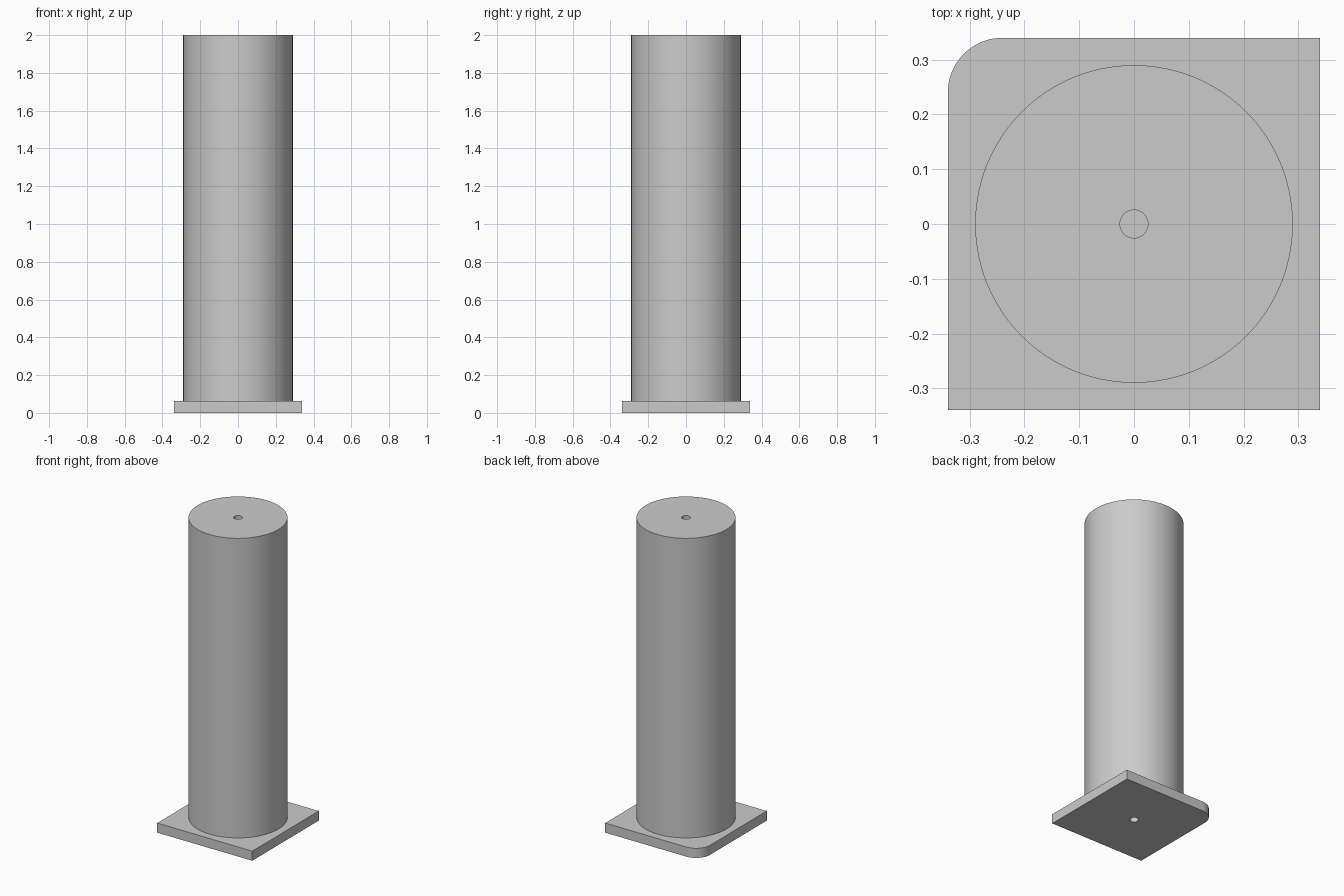
import bpy
import bmesh
from math import cos, sin, pi, radians
from mathutils import Vector

HALF = 0.34        # half width of the plate
PLATE_TOP = 0.062
RADIUS = 0.29
HOLE = 0.0255
HEIGHT = 2.0

default = bpy.data.objects.get("Cube")
if default:
    bpy.data.objects.remove(default, do_unlink=True)

grey = bpy.data.materials.new("plain grey")
colour = (0.6, 0.6, 0.6, 1)
grey.use_nodes = True
grey.diffuse_color = colour
grey.node_tree.nodes["Principled BSDF"].inputs["Base Color"].default_value = colour


def finish(name, bm):
    bmesh.ops.recalc_face_normals(bm, faces=bm.faces)
    mesh = bpy.data.meshes.new(name)
    bm.to_mesh(mesh)
    bm.free()
    mesh.materials.append(grey)
    obj = bpy.data.objects.new(name, mesh)
    bpy.context.collection.objects.link(obj)
    bpy.ops.object.select_all(action='DESELECT')
    obj.select_set(True)
    bpy.context.view_layer.objects.active = obj
    bpy.ops.object.shade_smooth_by_angle(angle=radians(30))
    return obj


def arc(cx, cy, r, start, sweep, steps):
    return [(cx + r * cos(start + sweep * i / steps),
             cy + r * sin(start + sweep * i / steps)) for i in range(steps + 1)]


def loop_edges(bm, points):
    verts = [bm.verts.new((x, y, 0)) for x, y in points]
    return [bm.edges.new((verts[i - 1], verts[i])) for i in range(len(verts))]


# Base plate: square with one rounded corner (back right) and a centre hole
bm = bmesh.new()
corner = 0.1
outline = [(-HALF, -HALF), (HALF, -HALF), (HALF, HALF)]
outline += arc(corner - HALF, HALF - corner, corner, pi / 2, pi / 2, 16)
edges = loop_edges(bm, outline)
edges += loop_edges(bm, arc(0, 0, HOLE, 0, 2 * pi, 32)[:-1])
bmesh.ops.triangle_fill(bm, edges=edges, use_beauty=True, normal=(0, 0, 1))
extruded = bmesh.ops.extrude_face_region(bm, geom=bm.faces[:], use_keep_orig=True)
top = [v for v in extruded["geom"] if isinstance(v, bmesh.types.BMVert)]
bmesh.ops.translate(bm, verts=top, vec=(0, 0, PLATE_TOP))
finish("base_plate", bm)

# Column: lathed profile with a blind hole in its top
bm = bmesh.new()
hole_floor = HEIGHT - 0.2
profile = [(0, PLATE_TOP), (RADIUS, PLATE_TOP), (RADIUS, HEIGHT),
           (HOLE, HEIGHT), (HOLE, hole_floor), (0, hole_floor)]
verts = [bm.verts.new((r, 0, z)) for r, z in profile]
lines = [bm.edges.new(pair) for pair in zip(verts, verts[1:])]
bmesh.ops.spin(bm, geom=verts + lines, cent=(0, 0, 0), axis=Vector((0, 0, 1)),
               angle=2 * pi, steps=96, use_merge=True)
bmesh.ops.remove_doubles(bm, verts=bm.verts, dist=0.0001)
finish("column", bm)
